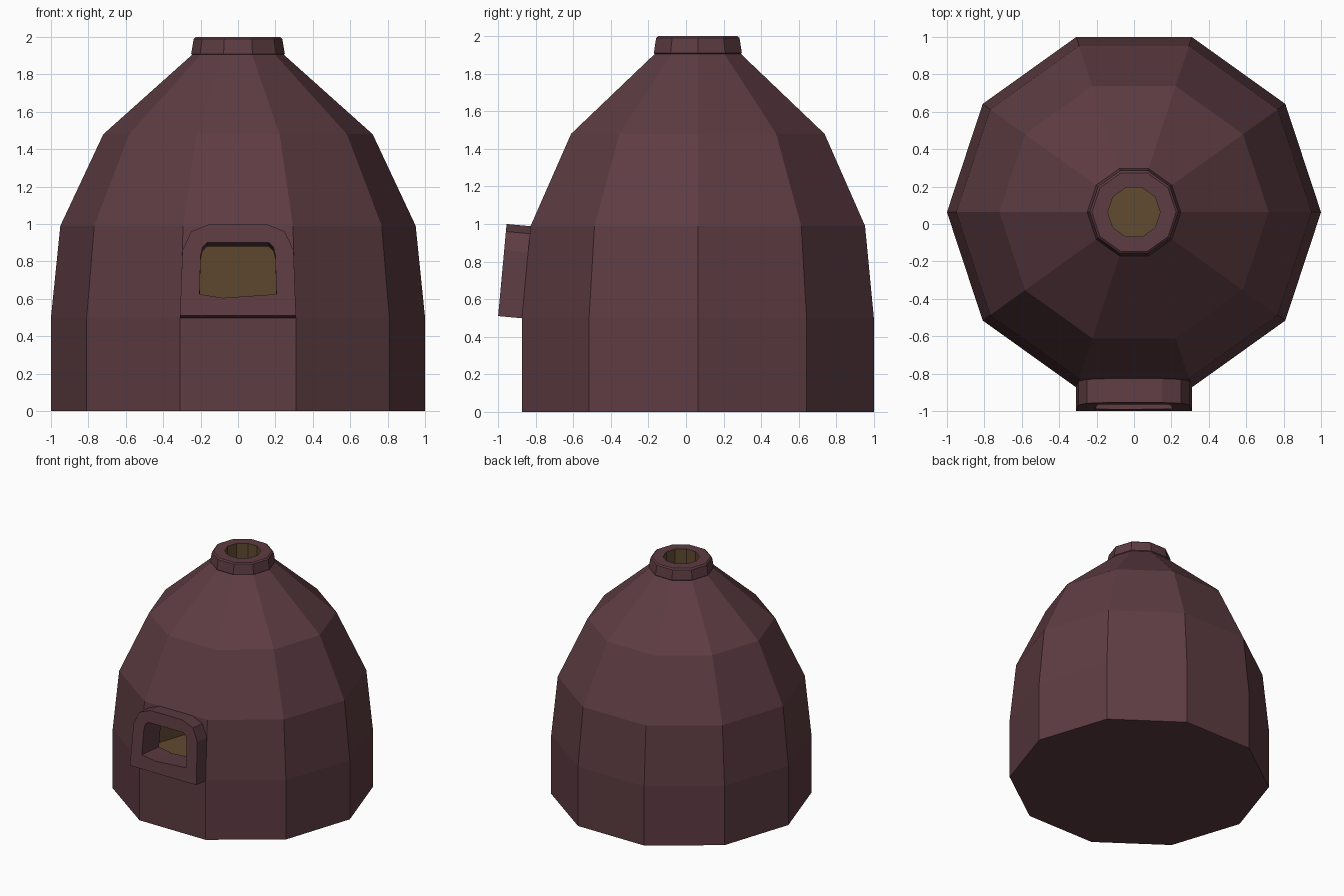
import bpy, bmesh, math

if "Cube" in bpy.data.objects:
    bpy.data.objects.remove(bpy.data.objects["Cube"])

N = 10
CY, SY = 0.063, 0.985   # dome centre and slight depth squash


def material(name, rgb):
    m = bpy.data.materials.new(name)
    m.diffuse_color = (*rgb, 1)
    m.use_nodes = True
    m.node_tree.nodes["Principled BSDF"].inputs["Base Color"].default_value = m.diffuse_color
    return m


CLAY = material("clay", (0.11, 0.045, 0.055))
INNER = material("inner_lining", (0.12, 0.07, 0.03))


def finish(name, bm, mats):
    bmesh.ops.recalc_face_normals(bm, faces=bm.faces[:])
    me = bpy.data.meshes.new(name)
    bm.to_mesh(me)
    bm.free()
    for m in mats:
        me.materials.append(m)
    ob = bpy.data.objects.new(name, me)
    bpy.context.collection.objects.link(ob)
    return ob


def lathe(name, profile, inner_from):
    """Closed decagonal vessel; strips from index inner_from on use the lining."""
    bm = bmesh.new()
    rings = []
    for r, z in profile:
        rings.append([bm.verts.new((r * math.cos(math.tau * i / N),
                                    CY + SY * r * math.sin(math.tau * i / N), z))
                      for i in range(N)])
    for k, (a, b) in enumerate(zip(rings, rings[1:])):
        for i in range(N):
            j = (i + 1) % N
            f = bm.faces.new((a[i], a[j], b[j], b[i]))
            f.material_index = int(k >= inner_from)
    bm.faces.new(rings[0][::-1])
    bm.faces.new(rings[-1]).material_index = 1
    return finish(name, bm, [CLAY, INNER])


def tilted_prism(name, outline, start, end):
    """Extrude an x/z outline inward, square to the sloping front wall."""
    bm = bmesh.new()
    rings = [[bm.verts.new((x, -1 + (z - 0.51) * 0.092 + d, z - 0.092 * d))
              for x, z in outline] for d in (start, end)]
    n = len(outline)
    for i in range(n):
        j = (i + 1) % n
        bm.faces.new((rings[0][i], rings[0][j], rings[1][j], rings[1][i]))
    bm.faces.new(rings[0])
    bm.faces.new(rings[1][::-1])
    return finish(name, bm, [CLAY])


def mirrored(half):
    return half + [(-x, z) for x, z in reversed(half)]


# Hollow dome with chimney rim
dome = lathe("oven_dome", [
    (1.0, 0), (1.0, 0.5), (0.95, 0.99), (0.72, 1.48), (0.245, 1.905),
    (0.25, 1.91), (0.237, 1.99), (0.225, 2.0), (0.14, 2.0),
    (0.14, 1.85), (0.63, 1.42), (0.845, 0.96), (0.89, 0.5), (0.89, 0.11)], 8)

# Raised surround of the opening
frame = tilted_prism("opening_frame", mirrored(
    [(0.31, 0.51), (0.297, 0.86), (0.25, 0.96), (0.15, 1.0)]), 0, 0.15)

# Opening cut through surround and wall
cutter = tilted_prism("opening_cutter", mirrored(
    [(0.205, 0.625), (0.2, 0.83), (0.19, 0.875), (0.165, 0.9)]) + [(-0.08, 0.605)],
    -0.1, 0.4)
cutter.hide_render = True

for ob in (dome, frame):
    mod = ob.modifiers.new("opening", 'BOOLEAN')
    mod.operation = 'DIFFERENCE'
    mod.solver = 'EXACT'
    mod.object = cutter
    bpy.context.view_layer.objects.active = ob
    bpy.ops.object.modifier_apply(modifier=mod.name)
bpy.data.objects.remove(cutter)
